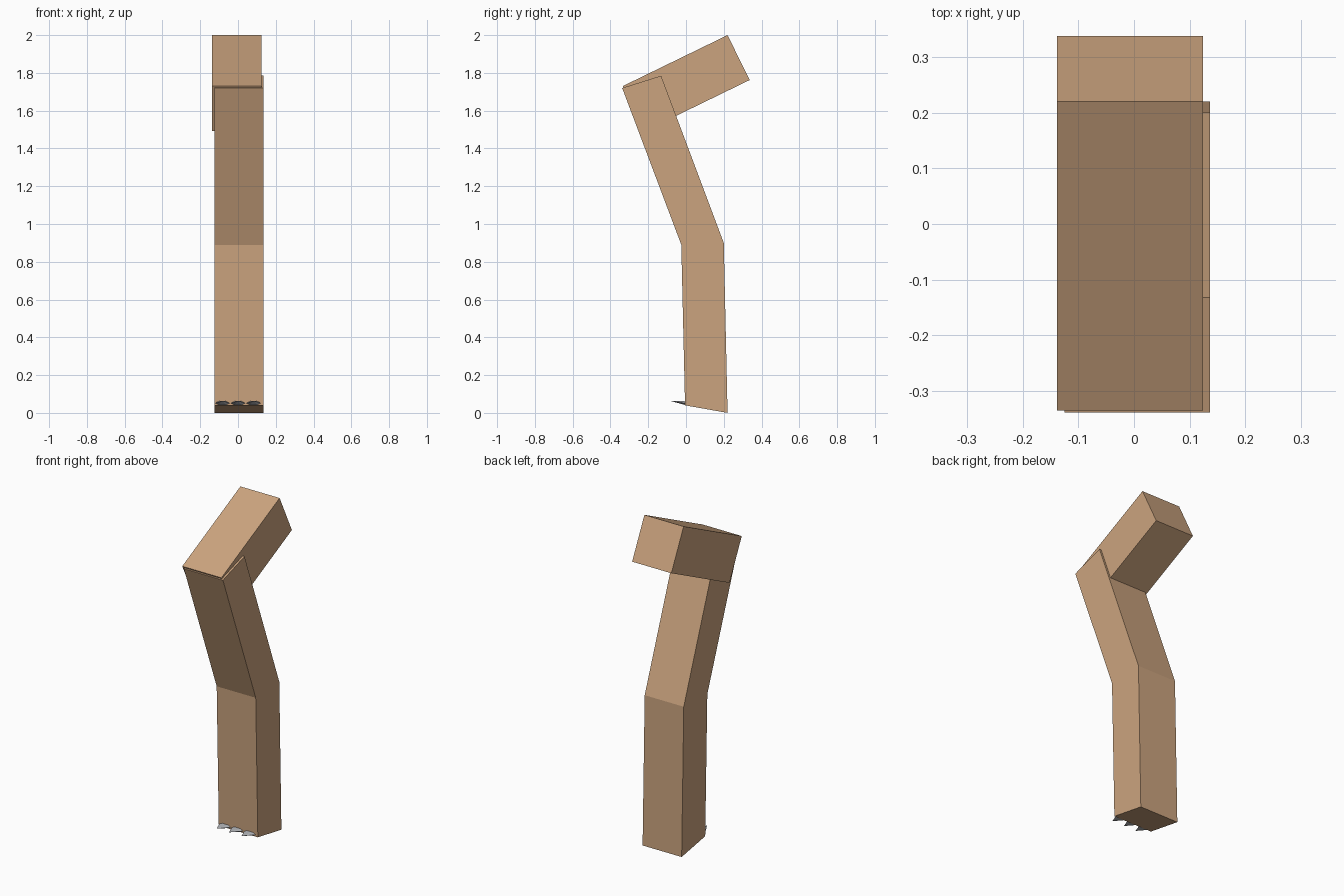
import bpy, bmesh, math

if "Cube" in bpy.data.objects:
    bpy.data.objects.remove(bpy.data.objects["Cube"])


def material(name, rgb):
    m = bpy.data.materials.new(name)
    m.diffuse_color = (*rgb, 1)
    m.use_nodes = True
    m.node_tree.nodes["Principled BSDF"].inputs["Base Color"].default_value = m.diffuse_color
    return m


skin = material("tan skin", (0.60, 0.37, 0.21))
claw_grey = material("claw grey", (0.50, 0.51, 0.54))


def make_object(name, bm, mat):
    bmesh.ops.recalc_face_normals(bm, faces=bm.faces)
    mesh = bpy.data.meshes.new(name)
    bm.to_mesh(mesh)
    bm.free()
    mesh.materials.append(mat)
    ob = bpy.data.objects.new(name, mesh)
    bpy.context.collection.objects.link(ob)
    return ob


def extrude_quads(name, quads, x0, x1, mat):
    """Side-view quads (y, z), extruded across x and joined end to end."""
    bm = bmesh.new()
    faces = [bm.faces.new([bm.verts.new((x0, y, z)) for y, z in q]) for q in quads]
    bmesh.ops.remove_doubles(bm, verts=bm.verts, dist=1e-4)
    out = bmesh.ops.extrude_face_region(bm, geom=bm.faces[:], use_keep_orig=True)
    moved = [g for g in out["geom"] if isinstance(g, bmesh.types.BMVert)]
    bmesh.ops.translate(bm, verts=moved, vec=(x1 - x0, 0, 0))
    # drop any inner wall between the joined quads
    inner = [f for f in bm.faces if all(len(e.link_faces) > 2 for e in f.edges)]
    if inner:
        bmesh.ops.delete(bm, geom=inner, context='FACES')
    return make_object(name, bm, mat)


# Thigh: tilted box
extrude_quads("thigh", [[(-0.335, 1.73), (0.22, 2.0), (0.337, 1.762), (-0.218, 1.492)]],
              -0.138, 0.124, skin)

# Lower leg: bent bar, knee at the top and sole at the bottom
extrude_quads("lower_leg", [
    [(-0.338, 1.72), (-0.132, 1.785), (0.20, 0.90), (-0.025, 0.89)],
    [(-0.025, 0.89), (0.20, 0.90), (0.22, 0.0), (-0.005, 0.04)],
], -0.125, 0.136, skin)

# Claws: three flattened cones pointing forward
for i, cx in enumerate((-0.083, 0.0, 0.083)):
    bm = bmesh.new()
    base = []
    for k in range(6):
        a = k * math.pi / 3
        base.append(bm.verts.new((cx + 0.041 * math.cos(a), 0.0, 0.051 + 0.012 * math.sin(a))))
    tip = bm.verts.new((cx, -0.085, 0.064))
    bm.faces.new(base)
    for k in range(6):
        bm.faces.new((base[k], base[(k + 1) % 6], tip))
    make_object(f"claw_{i + 1}", bm, claw_grey)
